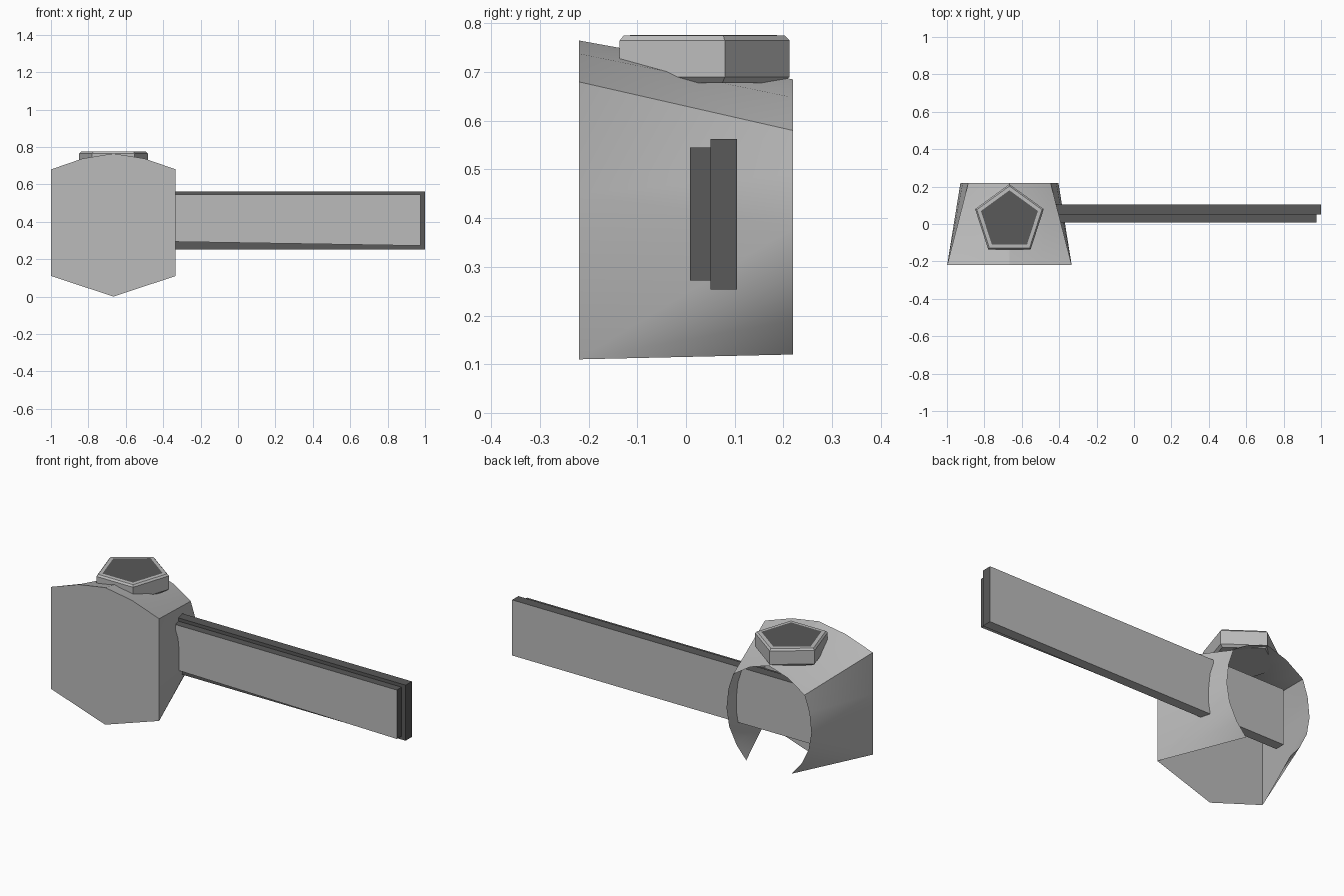
import bpy, bmesh, math

if "Cube" in bpy.data.objects:
    bpy.data.objects.remove(bpy.data.objects["Cube"])

CX = -0.666  # centre of the head along x


def material(name, v):
    m = bpy.data.materials.new(name)
    m.diffuse_color = (v, v, v, 1)
    m.use_nodes = True
    m.node_tree.nodes["Principled BSDF"].inputs["Base Color"].default_value = m.diffuse_color
    return m


LIGHT = material("light_grey", 0.5)
DARK = material("dark_grey", 0.1)


def finish(bm, name, smooth=None):
    me = bpy.data.meshes.new(name)
    bm.to_mesh(me)
    bm.free()
    ob = bpy.data.objects.new(name, me)
    bpy.context.collection.objects.link(ob)
    me.materials.append(LIGHT)
    me.materials.append(DARK)
    if smooth:
        bpy.context.view_layer.objects.active = ob
        ob.select_set(True)
        bpy.ops.object.shade_smooth_by_angle(angle=math.radians(smooth))
        ob.select_set(False)
    return ob


# Head: hollow tapering hood, open at the back and bottom
front = [(0, .765), (.165, .738), (.333, .68), (.333, .45), (.333, .11), (.333, .11), (.333, .11), (.333, .11)]
back = [(0, .685), (.115, .648), (.22, .58), (.25, .49), (.262, .38), (.245, .28), (.2, .19), (.14, .12)]


def ring(half, y):
    left = [(CX - x, y, z) for x, z in reversed(half)]
    return left + [(CX + x, y, z) for x, z in half[1:]]


bm = bmesh.new()
fv = [bm.verts.new(p) for p in ring(front, -.22)]
bv = [bm.verts.new(p) for p in ring(back, .22)]
for i in range(len(fv) - 1):
    bm.faces.new((fv[i], fv[i + 1], bv[i + 1], bv[i]))
bmesh.ops.remove_doubles(bm, verts=bm.verts[:], dist=1e-4)
bmesh.ops.triangulate(bm, faces=bm.faces[:])

# Front plate of the head, with a pointed lower edge
tip = [(0, 0)]
outline = ring(front[:3] + front[4:5], -.22) + [(CX, -.22, 0)]
bm.faces.new([bm.verts.new(p) for p in outline])
bmesh.ops.remove_doubles(bm, verts=bm.verts[:], dist=1e-4)
bmesh.ops.recalc_face_normals(bm, faces=bm.faces[:])
finish(bm, "head_shell", 32)

# Cap: bevelled pentagon with a dark inset top
levels = [(.178, .678), (.193, .69), (.193, .765), (.183, .775), (.16, .776)]
bm = bmesh.new()
rings = []
for r, z in levels:
    rings.append([bm.verts.new((CX + r * math.sin(k * math.tau / 5), .02 + r * math.cos(k * math.tau / 5), z))
                  for k in range(5)])
for a, b in zip(rings, rings[1:]):
    for k in range(5):
        bm.faces.new((a[k], a[(k + 1) % 5], b[(k + 1) % 5], b[k]))
bm.faces.new(rings[0])
top = bm.faces.new(rings[-1])
top.material_index = 1
bmesh.ops.recalc_face_normals(bm, faces=bm.faces[:])
finish(bm, "pentagon_cap")


# Arm: two stacked plates, dark on the edges and light on the broad outer faces
def plate(name, x1, y0, y1, z0_in, z0_out, z1, light_y):
    bm = bmesh.new()
    bmesh.ops.create_cube(bm, size=1)
    for v in bm.verts:
        out = v.co.x > 0
        low = z0_out if out else z0_in
        v.co = (x1 if out else -.86, y1 if v.co.y > 0 else y0, z1 if v.co.z > 0 else low)
    bm.normal_update()
    for f in bm.faces:
        light = f.normal.y * light_y > .5 or f.normal.z < -.5
        f.material_index = 0 if light else 1
    finish(bm, name)


plate("arm_back_plate", 1.0, .05, .105, .253, .253, .563, 1)
plate("arm_front_plate", .975, .008, .05, .302, .272, .545, -1)
